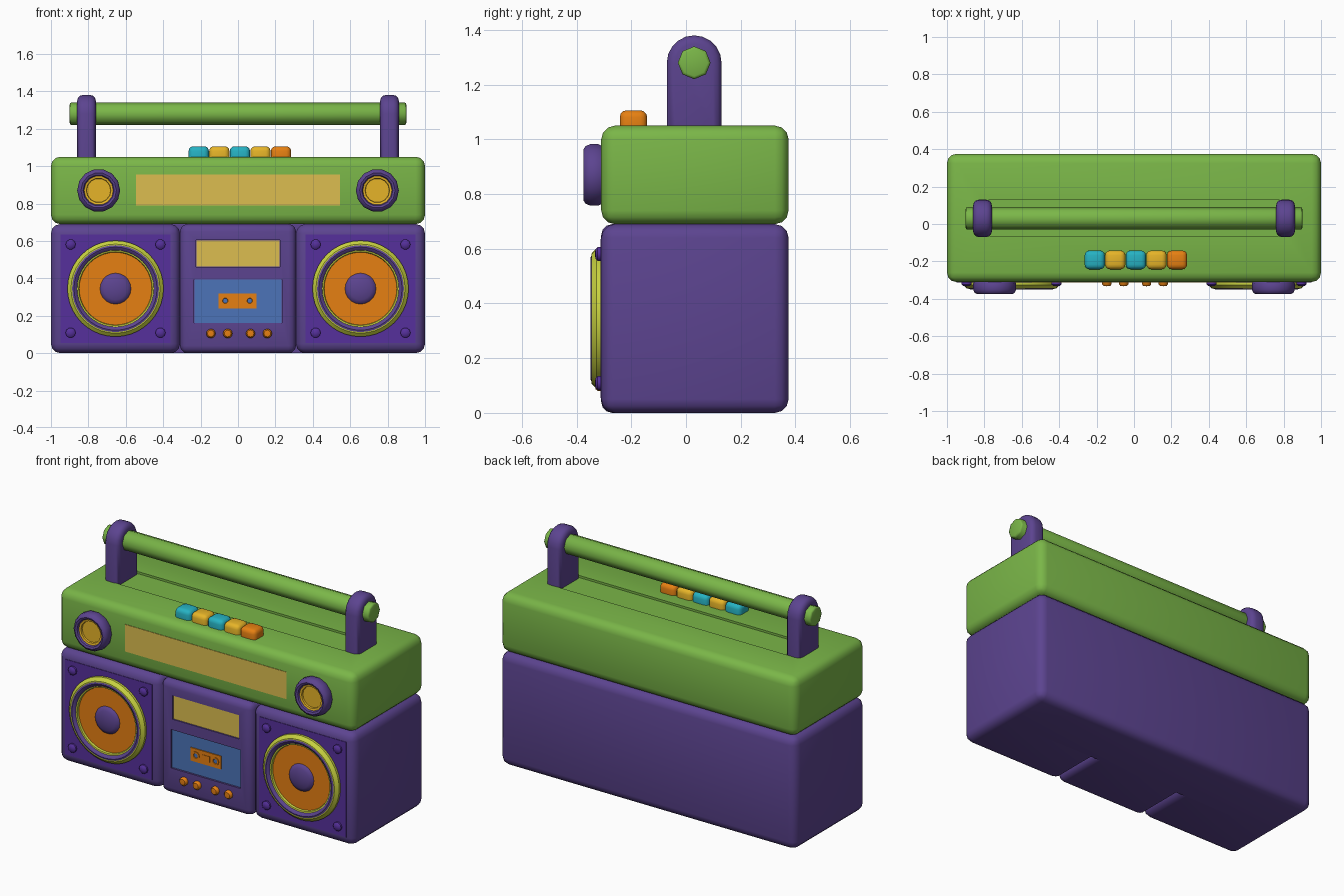
import bpy, bmesh, math
from mathutils import Matrix, Vector

if "Cube" in bpy.data.objects:
    bpy.data.objects.remove(bpy.data.objects["Cube"])


def mat(name, r, g, b):
    m = bpy.data.materials.new(name)
    lin = [((c / 255 + 0.055) / 1.055) ** 2.4 if c > 10 else c / 255 / 12.92 for c in (r, g, b)]
    m.diffuse_color = (*lin, 1)
    m.use_nodes = True
    m.node_tree.nodes["Principled BSDF"].inputs["Base Color"].default_value = m.diffuse_color
    return m


GREEN = mat("green", 122, 182, 72)
PURPLE = mat("purple", 92, 68, 144)
DEEP = mat("deep purple", 86, 48, 156)
ORANGE = mat("orange", 230, 128, 18)
YELLOW = mat("yellow", 230, 180, 40)
PALE = mat("pale yellow", 220, 190, 80)
TEAL = mat("teal", 38, 178, 195)
LIME = mat("yellow green", 200, 210, 64)
BLUE = mat("blue", 76, 116, 184)


def smooth(ob, angle=40):
    bpy.ops.object.select_all(action='DESELECT')
    ob.select_set(True)
    bpy.context.view_layer.objects.active = ob
    bpy.ops.object.shade_smooth_by_angle(angle=math.radians(angle))


def finish(bm, name, mats, angle=40):
    bmesh.ops.recalc_face_normals(bm, faces=bm.faces)
    me = bpy.data.meshes.new(name)
    bm.to_mesh(me)
    bm.free()
    for m in mats:
        me.materials.append(m)
    ob = bpy.data.objects.new(name, me)
    bpy.context.collection.objects.link(ob)
    smooth(ob, angle)
    return ob


def box(name, x, y, z, m, bevel=0, flat_y=None, seg=3):
    """Box from (min, max) ranges; edges lying on y = flat_y stay square."""
    bm = bmesh.new()
    bmesh.ops.create_cube(bm, size=1)
    for v in bm.verts:
        v.co = Vector([r[0] if c < 0 else r[1] for c, r in zip(v.co, (x, y, z))])
    if bevel:
        es = [e for e in bm.edges if flat_y is None
              or not all(abs(v.co.y - flat_y) < 1e-5 for v in e.verts)]
        bmesh.ops.bevel(bm, geom=es, offset=bevel, segments=seg, profile=0.5,
                        affect='EDGES', clamp_overlap=True)
    return finish(bm, name, [m])


def cut(ob, x, y, z):
    """Cut a box-shaped recess."""
    c = box("cutter", x, y, z, None)
    c.hide_render = True
    mod = ob.modifiers.new("recess", 'BOOLEAN')
    mod.operation, mod.solver, mod.object = 'DIFFERENCE', 'EXACT', c
    bpy.context.view_layer.objects.active = ob
    bpy.ops.object.modifier_apply(modifier=mod.name)
    bpy.data.objects.remove(c)
    smooth(ob)


def lathe(name, cx, cz, prof, mats, n, idx=None):
    """Revolve an (r, y) profile around an axis along y; idx = material per band."""
    bm = bmesh.new()
    rings = []
    for r, y in prof:
        k = 1 if r == 0 else n
        rings.append([bm.verts.new((cx + r * math.cos(2 * math.pi * i / n), y,
                                    cz + r * math.sin(2 * math.pi * i / n))) for i in range(k)])
    for b, (p, q) in enumerate(zip(rings, rings[1:])):
        for i in range(n):
            vs = []
            for v in (p[i % len(p)], p[(i + 1) % len(p)], q[(i + 1) % len(q)], q[i % len(q)]):
                if v not in vs:
                    vs.append(v)
            bm.faces.new(vs).material_index = idx[b] if idx else 0
    return finish(bm, name, mats)


F = -0.31   # front plane

# Lower cabinet: one rear block with three rounded fronts
box("rear_cabinet", (-1, 1), (0.03, 0.375), (0, 0.69), PURPLE, 0.05, 0.03)
deck = box("tape_deck_front", (-0.31, 0.31), (F, 0.03), (0, 0.69), PURPLE, 0.04, 0.03)
cut(deck, (-0.225, 0.225), (F - 0.1, F + 0.01), (0.46, 0.605))
cut(deck, (-0.235, 0.235), (F - 0.1, F + 0.015), (0.16, 0.395))
for s, side in ((-1, "left"), (1, "right")):
    box(side + "_speaker_front", sorted((s, s * 0.31)), (F, 0.03), (0, 0.69), PURPLE, 0.05, 0.03)

# Upper green cabinet with a shallow handle recess
top = box("upper_cabinet", (-1, 1), (F, 0.375), (0.69, 1.05), GREEN, 0.05)
cut(top, (-0.81, 0.81), (-0.065, 0.128), (1.037, 1.2))
box("tuner_dial", (-0.545, 0.545), (F - 0.003, F + 0.005), (0.79, 0.955), PALE)

# Speakers, screws, knobs, handle arms
for s, side in ((-1, "left"), (1, "right")):
    cx, cz = s * 0.655, 0.345
    box(side + "_speaker_plate", (cx - 0.295, cx + 0.295), (F - 0.003, F + 0.005), (0.055, 0.635), DEEP)
    lathe(side + "_speaker", cx, cz,
          [(0, F + 0.005), (0.257, F + 0.005), (0.257, -0.327), (0.238, -0.345), (0.232, -0.345),
           (0.222, -0.349), (0.210, -0.343), (0.205, -0.336), (0.197, -0.334), (0.194, -0.322),
           (0, -0.322)],
          [LIME, PURPLE, ORANGE], 40, [0, 0, 0, 0, 1, 1, 1, 0, 0, 2])
    lathe(side + "_speaker_dome", cx, cz,
          [(0, -0.318), (0.085, -0.318), (0.08, -0.328), (0.06, -0.337), (0.03, -0.343), (0, -0.345)],
          [PURPLE], 20)
    for i in (-1, 1):
        for j in (-1, 1):
            lathe(side + "_speaker_screw", cx + i * 0.24, cz + j * 0.236,
                  [(0, F + 0.003), (0.027, F + 0.003), (0.027, -0.323), (0.018, -0.331), (0, -0.333)],
                  [DEEP], 10)
    # Rounded knob with a sunken yellow face
    lathe(side + "_knob", s * 0.745, 0.87,
          [(0, F + 0.01), (0.105, F + 0.01), (0.115, F - 0.01), (0.115, -0.35), (0.108, -0.367),
           (0.095, -0.375), (0.083, -0.37), (0.078, -0.36), (0.066, -0.357), (0.064, -0.347),
           (0, -0.347)],
          [PURPLE, YELLOW], 14, [0, 0, 0, 0, 0, 0, 0, 1, 1, 1])
    # Arm: round-topped profile pushed along x
    bm = bmesh.new()
    pts = [(-0.07, 1.02), (0.13, 1.02)]
    pts += [(0.03 + 0.1 * math.cos(math.pi * i / 10), 1.28 + 0.1 * math.sin(math.pi * i / 10))
            for i in range(11)]
    f = bm.faces.new([bm.verts.new((s * 0.81 - 0.05, y, z)) for y, z in pts])
    ext = bmesh.ops.extrude_face_region(bm, geom=[f], use_keep_orig=True)
    bmesh.ops.translate(bm, vec=(0.1, 0, 0),
                        verts=[v for v in ext["geom"] if isinstance(v, bmesh.types.BMVert)])
    bmesh.ops.recalc_face_normals(bm, faces=bm.faces)
    rim = [e for e in bm.edges if abs(e.verts[0].co.x - e.verts[1].co.x) < 1e-5]
    bmesh.ops.bevel(bm, geom=rim, offset=0.03, segments=3, profile=0.5, affect='EDGES')
    finish(bm, side + "_handle_arm", [PURPLE])

# Eight-sided handle bar
bm = bmesh.new()
bmesh.ops.create_cone(bm, cap_ends=True, segments=8, radius1=0.06, radius2=0.06, depth=1.8,
                      matrix=Matrix.Translation((0, 0.03, 1.28)) @ Matrix.Rotation(math.pi / 2, 4, 'Y'))
caps = [e for e in bm.edges if abs(e.verts[0].co.x - e.verts[1].co.x) < 1e-5]
bmesh.ops.bevel(bm, geom=caps, offset=0.01, segments=2, profile=0.5, affect='EDGES')
finish(bm, "handle_bar", [GREEN], 50)

# Top buttons
for i, m in enumerate((TEAL, YELLOW, TEAL, YELLOW, ORANGE)):
    x = -0.21 + i * 0.11
    box("top_button", (x - 0.054, x + 0.054), (-0.242, -0.142), (1.0, 1.106), m, 0.025)

# Tape deck: display, window, cassette, small buttons
box("display", (-0.223, 0.223), (F + 0.005, F + 0.02), (0.462, 0.603), PALE)
box("tape_window", (-0.233, 0.233), (F + 0.008, F + 0.02), (0.162, 0.393), BLUE)
box("cassette", (-0.105, 0.1), (F + 0.002, F + 0.012), (0.24, 0.32), ORANGE)
box("cassette_label", (-0.03, 0.025), (F - 0.001, F + 0.005), (0.262, 0.298), ORANGE)
for x in (-0.068, 0.063):
    lathe("cassette_reel", x, 0.28, [(0, F + 0.004), (0.024, F + 0.004), (0.024, F - 0.002),
                                     (0.015, F - 0.002), (0.013, F + 0.001), (0, F + 0.001)],
          [ORANGE, BLUE], 12, [0, 0, 0, 0, 1])
for x in (-0.145, -0.055, 0.067, 0.157):
    lathe("deck_button", x, 0.105, [(0, F + 0.01), (0.025, F + 0.01), (0.025, -0.322),
                                    (0.018, -0.331), (0, -0.333)], [ORANGE], 12)
